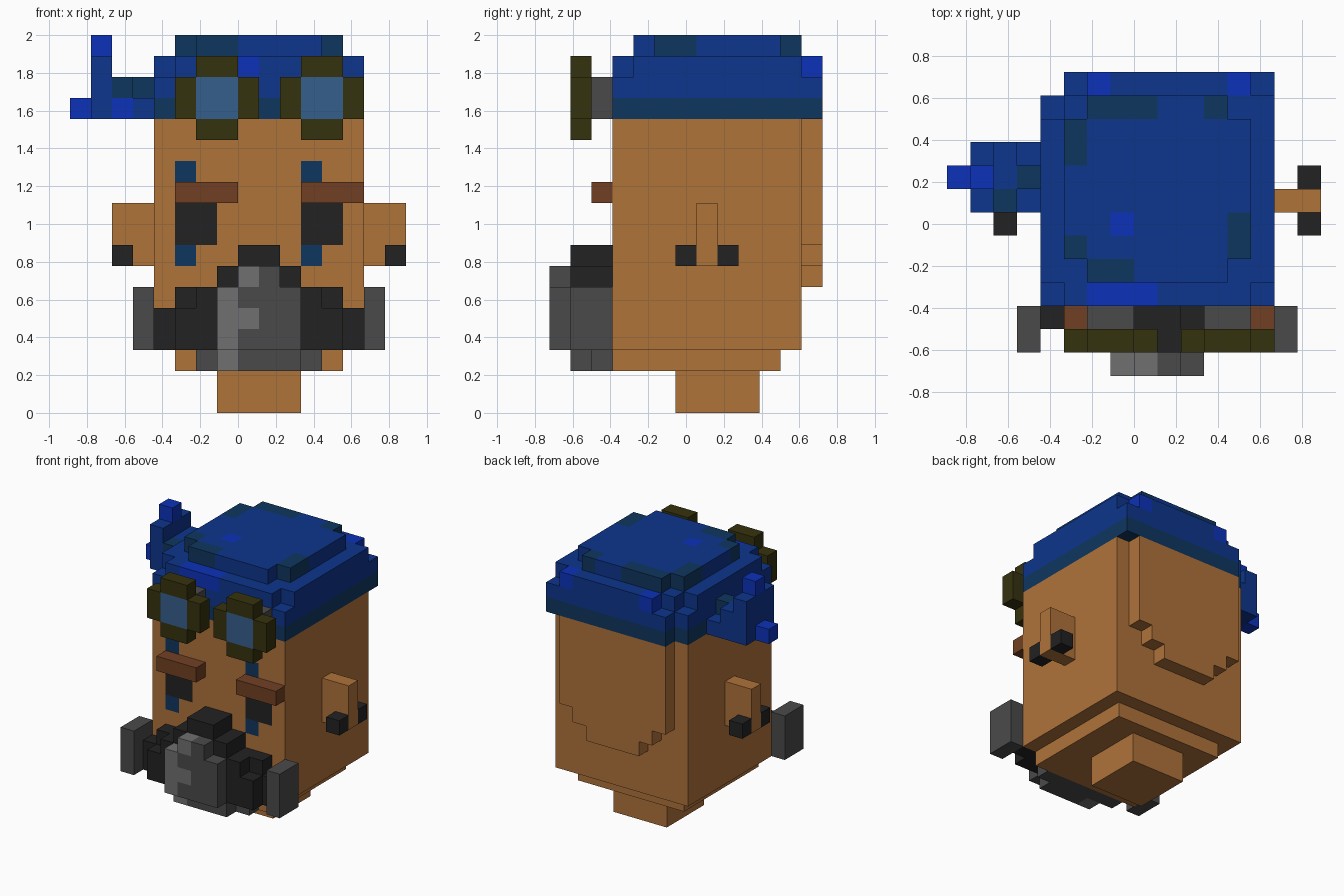
import bpy, bmesh
from mathutils import Vector

if "Cube" in bpy.data.objects:
    bpy.data.objects.remove(bpy.data.objects["Cube"], do_unlink=True)

U = 2 / 18                              # size of one block
ORIGIN = Vector((-8, -6.5, 0))          # grid corner, in blocks


def material(name, rgb):
    """Flat material from 0-255 display values, stored as linear."""
    lin = [(c / 255 / 12.92) if c < 11 else ((c / 255 + 0.055) / 1.055) ** 2.4 for c in rgb]
    m = bpy.data.materials.new(name)
    m.use_nodes = True
    m.diffuse_color = (*lin, 1)
    bsdf = m.node_tree.nodes["Principled BSDF"]
    bsdf.inputs["Base Color"].default_value = (*lin, 1)
    bsdf.inputs["Roughness"].default_value = 0.9
    return m


SKIN = material("skin", (175, 115, 58))
BROWN = material("brow brown", (113, 64, 35))
BLACK = material("black", (34, 34, 34))
GRAY = material("dark gray", (74, 74, 74))
LIGHT = material("light gray", (112, 112, 112))
OLIVE = material("olive", (53, 50, 14))
LENS = material("lens blue", (54, 95, 140))
BLUE = material("cloth blue", (13, 53, 140))
BRIGHT = material("bright blue", (12, 50, 184))
TEAL = material("dark teal", (15, 54, 95))

SIDES = [Vector(d) for d in ((1, 0, 0), (-1, 0, 0), (0, 1, 0), (0, -1, 0), (0, 0, 1), (0, 0, -1))]


def part(name, *blocks):
    """Fill block ranges (mat, x0, x1, y0, y1, z0, z1); later ranges repaint
    earlier ones. Only the outer skin becomes faces."""
    cells = {}
    for mat, x0, x1, y0, y1, z0, z1 in blocks:
        for x in range(x0, x1):
            for y in range(y0, y1):
                for z in range(z0, z1):
                    cells[x, y, z] = mat
    mats = list(dict.fromkeys(cells.values()))
    bm = bmesh.new()
    for cell, mat in cells.items():
        mid = Vector(cell) + Vector((0.5, 0.5, 0.5)) + ORIGIN
        for n in SIDES:
            if tuple(int(c + d) for c, d in zip(cell, n)) in cells:
                continue
            u = Vector((n.y, n.z, n.x))
            v = n.cross(u)
            corners = [mid + (n + a * u + b * v) / 2 for a, b in ((-1, -1), (1, -1), (1, 1), (-1, 1))]
            face = bm.faces.new([bm.verts.new(c * U) for c in corners])
            face.material_index = mats.index(mat)
    bmesh.ops.remove_doubles(bm, verts=bm.verts[:], dist=U * 0.01)
    bmesh.ops.dissolve_limit(bm, angle_limit=0.01, verts=bm.verts[:], edges=bm.edges[:],
                             delimit={'MATERIAL'})
    mesh = bpy.data.meshes.new(name)
    bm.to_mesh(mesh)
    bm.free()
    for m in mats:
        mesh.materials.append(m)
    ob = bpy.data.objects.new(name, mesh)
    bpy.context.collection.objects.link(ob)
    return ob


# Head with jaw, neck and painted eyes and face stripes
eyes = []
for x in (5, 11):
    eyes += [(BLACK, x, x + 2, 3, 4, 8, 10),
             (TEAL, x, x + 1, 3, 4, 11, 12),
             (TEAL, x, x + 1, 3, 4, 7, 8)]
part("head",
     (SKIN, 4, 14, 3, 12, 3, 14),
     (SKIN, 5, 13, 3, 11, 2, 3),
     (SKIN, 7, 11, 6, 10, 0, 2),
     *eyes)

# Stepped panel on the back of the head
part("back_panel",
     (SKIN, 5, 13, 12, 13, 8, 14),
     (SKIN, 6, 12, 12, 13, 7, 8),
     (SKIN, 7, 11, 12, 13, 6, 7))

# Ears with studs in front and behind, eyebrows, goggles
for side, ear_x, stud_x, eye_x in (("right", 2, 2, 5), ("left", 14, 15, 10)):
    part(side + "_ear", (SKIN, ear_x, ear_x + 2, 7, 8, 7, 10))
    part(side + "_ear_studs",
         (BLACK, stud_x, stud_x + 1, 6, 7, 7, 8),
         (BLACK, stud_x, stud_x + 1, 8, 9, 7, 8))
    brow_x = 5 if side == "right" else 11
    part(side + "_eyebrow", (BROWN, brow_x, brow_x + 3, 2, 3, 10, 11))
    part(side + "_goggle",
         (OLIVE, eye_x, eye_x + 4, 1, 2, 14, 16),
         (OLIVE, eye_x + 1, eye_x + 3, 1, 2, 13, 17),
         (LENS, eye_x + 1, eye_x + 3, 1, 2, 14, 16),
         (GRAY, eye_x + 1, eye_x + 3, 2, 3, 14, 16))

# Cap: dark band, blue body, stepped crown, scattered patches
part("cap",
     (BLUE, 4, 14, 3, 12, 15, 16),
     (BLUE, 5, 14, 12, 13, 15, 16),
     (TEAL, 4, 14, 3, 12, 14, 15),
     (TEAL, 5, 14, 12, 13, 14, 15),
     (BLUE, 4, 14, 4, 11, 16, 17),
     (BLUE, 5, 14, 11, 12, 16, 17),
     (BLUE, 5, 13, 3, 4, 16, 17),
     (BLUE, 6, 13, 12, 13, 16, 17),
     (BRIGHT, 6, 9, 3, 4, 16, 17),
     (BRIGHT, 6, 7, 12, 13, 16, 17),
     (BRIGHT, 12, 13, 12, 13, 16, 17),
     (BLUE, 5, 13, 5, 11, 17, 18),
     (BLUE, 6, 12, 4, 12, 17, 18),
     (TEAL, 6, 8, 4, 5, 17, 18),
     (TEAL, 5, 6, 5, 6, 17, 18),
     (TEAL, 12, 13, 5, 7, 17, 18),
     (TEAL, 5, 6, 9, 11, 17, 18),
     (TEAL, 6, 9, 11, 12, 17, 18),
     (TEAL, 11, 12, 11, 12, 17, 18),
     (BRIGHT, 7, 8, 6, 7, 17, 18))

# Knotted cloth tail at the side of the cap
part("cap_knot",
     (BLUE, 1, 4, 7, 10, 14, 15),
     (BLUE, 2, 3, 7, 10, 15, 16),
     (BLUE, 1, 2, 7, 10, 15, 17),
     (TEAL, 3, 4, 8, 9, 15, 16),
     (TEAL, 2, 3, 7, 8, 15, 16),
     (BRIGHT, 2, 3, 7, 8, 14, 15),
     (BRIGHT, 1, 2, 8, 9, 17, 18),
     (BRIGHT, 0, 1, 8, 9, 14, 15))

# Breathing mask: black stepped body, gray snout, chin and side filters
part("mask_body",
     (BLACK, 4, 14, 2, 3, 3, 5),
     (BLACK, 5, 13, 2, 3, 5, 6),
     (BLACK, 5, 13, 1, 2, 3, 5),
     (BLACK, 6, 12, 1, 2, 5, 6),
     (BLACK, 7, 11, 1, 3, 6, 7),
     (BLACK, 8, 10, 1, 3, 7, 8),
     (GRAY, 6, 12, 2, 3, 2, 3),
     (GRAY, 7, 11, 1, 2, 2, 3),
     (LIGHT, 7, 8, 1, 2, 2, 3))
part("mask_snout",
     (GRAY, 7, 11, 0, 1, 3, 6),
     (GRAY, 8, 10, 0, 1, 6, 7),
     (LIGHT, 7, 8, 0, 1, 3, 6),
     (LIGHT, 8, 9, 0, 1, 4, 5),
     (LIGHT, 8, 9, 0, 1, 6, 7))
for side, x in (("right", 3), ("left", 14)):
    part(side + "_mask_filter", (GRAY, x, x + 1, 1, 3, 3, 6))
